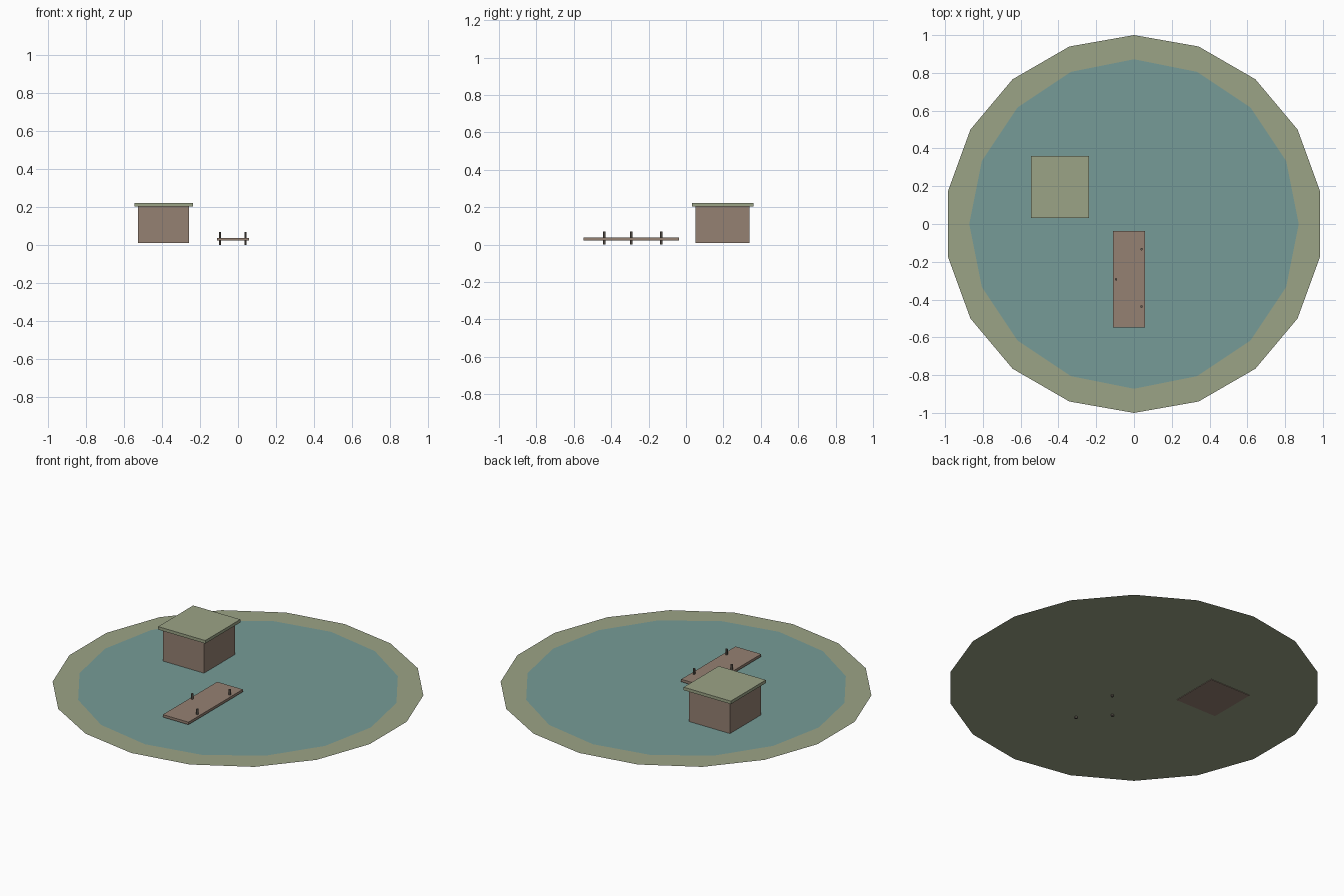
import bpy, bmesh

if "Cube" in bpy.data.objects:
    bpy.data.objects.remove(bpy.data.objects["Cube"])


def material(name, color):
    m = bpy.data.materials.new(name)
    m.diffuse_color = (*color, 1)
    m.use_nodes = True
    m.node_tree.nodes["Principled BSDF"].inputs["Base Color"].default_value = m.diffuse_color
    return m


sand = material("sand_green", (0.33, 0.37, 0.24))
water = material("water_teal", (0.18, 0.33, 0.31))
wood = material("wood_brown", (0.30, 0.22, 0.17))
dark = material("dark_wood", (0.13, 0.11, 0.09))


def finish(name, bm, mat):
    me = bpy.data.meshes.new(name)
    bm.to_mesh(me)
    bm.free()
    me.materials.append(mat)
    ob = bpy.data.objects.new(name, me)
    bpy.context.collection.objects.link(ob)
    return ob


def disc(name, sides, radius, z, mat):
    bm = bmesh.new()
    bmesh.ops.create_circle(bm, cap_ends=True, segments=sides, radius=radius)
    for f in bm.faces:
        f.normal_update()
        if f.normal.z < 0:
            f.normal_flip()
    finish(name, bm, mat).location.z = z


def box(name, lo, hi, mat):
    bm = bmesh.new()
    bmesh.ops.create_cube(bm, size=1)
    for v in bm.verts:
        v.co = [a + (c + 0.5) * (b - a) for a, b, c in zip(lo, hi, v.co)]
    finish(name, bm, mat)


def post(name, x, y, mat):
    bm = bmesh.new()
    bmesh.ops.create_cone(bm, cap_ends=True, segments=6, radius1=0.007,
                          radius2=0.007, depth=0.069)
    finish(name, bm, mat).location = (x, y, 0.0345)


# flat shore with the pond surface just above it
disc("shore", 18, 1.0, 0.012, sand)
disc("water", 16, 0.872, 0.015, water)

# hut with overhanging flat roof
box("hut_walls", (-0.526, 0.05, 0.009), (-0.258, 0.339, 0.203), wood)
box("hut_roof", (-0.546, 0.032, 0.203), (-0.237, 0.36, 0.221), sand)

# jetty deck and its mooring posts
box("jetty_deck", (-0.11, -0.547, 0.022), (0.058, -0.038, 0.037), wood)
for i, (x, y) in enumerate([(0.04, -0.437), (-0.095, -0.293), (0.04, -0.133)]):
    post(f"jetty_post_{i + 1}", x, y, dark)
